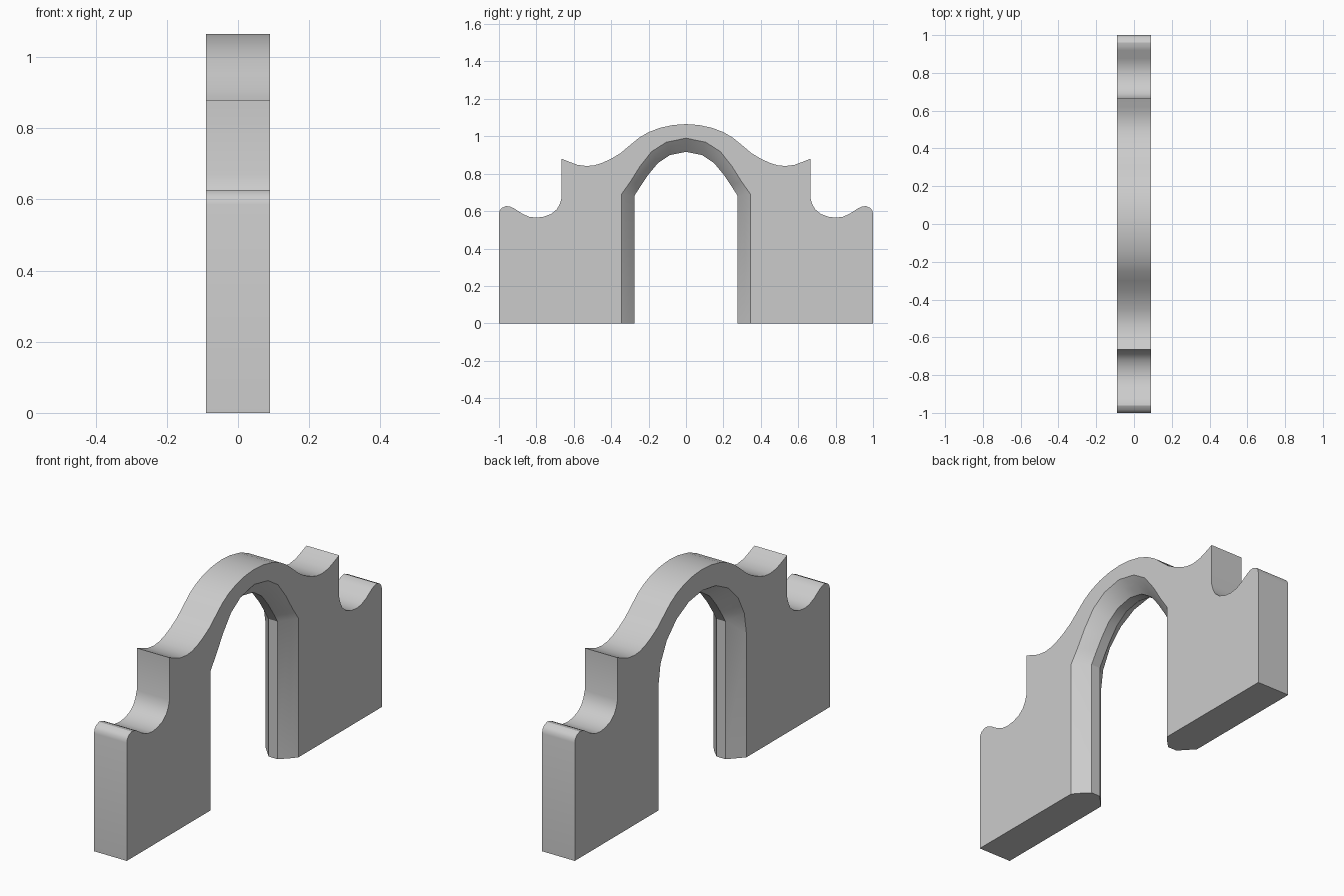
import bpy, bmesh, math

if "Cube" in bpy.data.objects:
    bpy.data.objects.remove(bpy.data.objects["Cube"])

T = 0.09  # half thickness of the wall

# Half silhouette of the wall, from the crown down to the foot (y, z)
wall_half = [(0, 1.065), (.07, 1.06), (.14, 1.045), (.20, 1.022), (.25, .993),
             (.30, .952), (.35, .91), (.40, .88), (.45, .857), (.49, .845),
             (.53, .841), (.58, .847), (.62, .862), (.665, .88), (.665, .67),
             (.675, .638), (.69, .61), (.72, .585), (.76, .57), (.80, .565),
             (.84, .57), (.877, .587), (.92, .615), (.94, .624), (.962, .627),
             (.985, .617), (.996, .603), (1, .585), (1, 0)]

# Half outlines of the opening, from the crown down to the floor (y, z)
front_edge = [(0, .99), (.106, .968), (.184, .918), (.247, .838), (.297, .758), (.345, .69), (.345, 0)]
front_step = [(0, .96), (.095, .942), (.167, .888), (.225, .815), (.27, .75), (.315, .687), (.315, 0)]
throat = [(0, .917), (.085, .90), (.15, .857), (.20, .797), (.24, .738), (.275, .683), (.275, 0)]
back_edge = [(.345 * math.sin(math.radians(18 * i)), .615 + .345 * math.cos(math.radians(18 * i)))
             for i in range(6)] + [(.345, 0)]


def mirrored(half):
    """Full outline from -y foot over the crown to +y foot."""
    return [(-y, z) for y, z in reversed(half[1:])] + half


bm = bmesh.new()


def outline(half, x):
    return [bm.verts.new((x, y, z)) for y, z in mirrored(half)]


def bridge(a, b):
    for i in range(len(a) - 1):
        bm.faces.new((a[i], a[i + 1], b[i + 1], b[i]))


# Outer rim of the wall
rim_front, rim_back = outline(wall_half, T), outline(wall_half, -T)
bridge(rim_front, rim_back)

# Moulded archway: stepped chamfer in front, throat, plain splay behind
rings = [outline(front_edge, T), outline(front_step, .065), outline(throat, .025),
         outline(throat, -.025), outline(back_edge, -T)]
for a, b in zip(rings, rings[1:]):
    bridge(a, b)

# Broad faces, split at the crown, and the undersides of the legs
for rim, ring in ((rim_front, rings[0]), (rim_back, rings[-1])):
    m, k = len(rim) // 2, len(ring) // 2
    bm.faces.new(rim[:m + 1] + ring[:k + 1][::-1])
    bm.faces.new(rim[m:] + ring[k:][::-1])
for end in (0, -1):
    bm.faces.new([rim_front[end]] + [r[end] for r in rings] + [rim_back[end]])

bmesh.ops.recalc_face_normals(bm, faces=bm.faces)
mesh = bpy.data.meshes.new("arched_wall")
bm.to_mesh(mesh)
bm.free()
wall = bpy.data.objects.new("arched_wall", mesh)
bpy.context.collection.objects.link(wall)
bpy.context.view_layer.objects.active = wall
wall.select_set(True)
bpy.ops.object.shade_smooth_by_angle(angle=math.radians(30))
